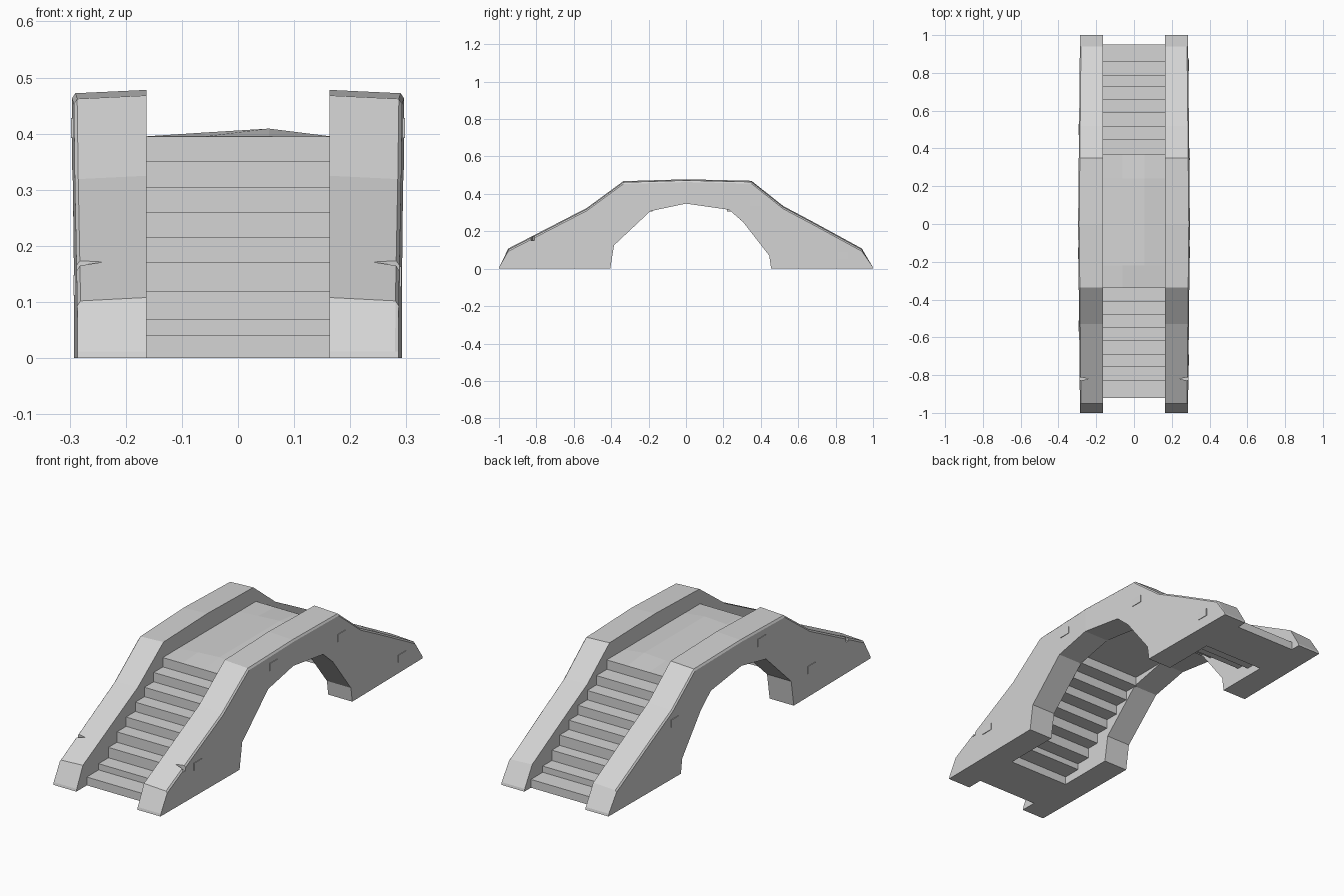
import bpy
import bmesh
from mathutils import Vector

default = bpy.data.objects.get("Cube")
if default:
    bpy.data.objects.remove(default, do_unlink=True)

stone = bpy.data.materials.new("grey_stone")
stone.use_nodes = True
stone.diffuse_color = (0.66, 0.66, 0.66, 1)
stone.node_tree.nodes["Principled BSDF"].inputs["Base Color"].default_value = (0.66, 0.66, 0.66, 1)

INNER = 0.163
# Side outline (y, z): upper slope from front to back, then the arch back again
UPPER = [(-1, 0), (-0.997, 0.012), (-0.95, 0.108), (-0.53, 0.325), (-0.335, 0.468), (0, 0.478),
         (0.35, 0.47), (0.52, 0.335), (0.68, 0.25), (0.94, 0.108), (0.997, 0.012), (1, 0)]
ARCH = [(0.455, 0), (0.445, 0.07), (0.305, 0.25), (0.23, 0.315), (0, 0.348),
        (-0.19, 0.308), (-0.385, 0.125), (-0.405, 0)]
OUTLINE = UPPER + ARCH
CROWN, KEYSTONE = OUTLINE.index((0, 0.478)), OUTLINE.index((0, 0.348))
# Front edge and top of each step
FRONT = [-0.92, -0.83, -0.755, -0.69, -0.62, -0.55, -0.48, -0.41]
BACK = [0.95, 0.86, 0.79, 0.73, 0.66, 0.59, 0.52, 0.45]
TOPS = [0.04, 0.07, 0.12, 0.17, 0.215, 0.26, 0.305, 0.35]


def finish(name, bm):
    bmesh.ops.recalc_face_normals(bm, faces=bm.faces)
    mesh = bpy.data.meshes.new(name)
    bm.to_mesh(mesh)
    bm.free()
    mesh.materials.append(stone)
    obj = bpy.data.objects.new(name, mesh)
    bpy.context.scene.collection.objects.link(obj)
    return obj


def box(name, low, high):
    bm = bmesh.new()
    bmesh.ops.create_cube(bm, size=1)
    low, high = Vector(low), Vector(high)
    for v in bm.verts:
        v.co = (low + high) / 2 + v.co * (high - low)
    return finish(name, bm)


def outer_x(y):
    # Sides bulge slightly towards the middle of the span
    return 0.296 - 0.01 * abs(y)


def wall(name, side):
    # Three rings: inner face, worn top edge, outer face
    bm = bmesh.new()
    rings = []
    for layer in range(3):
        ring = []
        for i, (y, z) in enumerate(OUTLINE):
            x = (INNER, outer_x(y) - 0.006, outer_x(y))[layer]
            on_top = i < len(UPPER) and z > 0.05
            drop = (0, 0.006, 0.015)[layer] if on_top else 0
            ring.append(bm.verts.new((side * x, y, z - drop)))
        rings.append(ring)
    count = len(OUTLINE)
    for a, b in zip(rings, rings[1:]):
        for i in range(count):
            j = (i + 1) % count
            bm.faces.new((a[i], a[j], b[j], b[i]))
    # Each side face is two flat halves that meet above the arch
    for ring in (rings[0], rings[-1]):
        bm.faces.new(ring[CROWN:KEYSTONE + 1])
        bm.faces.new(ring[KEYSTONE:] + ring[:CROWN + 1])
    return finish(name, bm)


def crack(name, obj, side, y, z):
    # Wedge cutter that nicks the outer top edge
    bm = bmesh.new()
    rows = []
    for dz in (-0.025, 0.06):
        rows.append([bm.verts.new((side * x, y + dy, z + dz))
                     for x, dy in ((0.24, 0), (0.33, -0.018), (0.33, 0.018))])
    bm.faces.new(rows[0])
    bm.faces.new(rows[1])
    for i in range(3):
        j = (i + 1) % 3
        bm.faces.new((rows[0][i], rows[0][j], rows[1][j], rows[1][i]))
    cutter = finish(name, bm)
    cutter.hide_render = True
    mod = obj.modifiers.new("crack", 'BOOLEAN')
    mod.operation = 'DIFFERENCE'
    mod.solver = 'EXACT'
    mod.object = cutter
    # Bake the cut and drop the helper
    bpy.context.view_layer.objects.active = obj
    bpy.ops.object.modifier_apply(modifier=mod.name)
    bpy.data.objects.remove(cutter, do_unlink=True)


# Side walls, each with a nick near the front foot
for label, side in (("left", 1), ("right", -1)):
    parapet = wall(label + "_wall", side)
    crack(label + "_crack_cutter", parapet, side, -0.82, 0.175)

# Stairs: overlapping slabs, so the underside is stepped as well
for label, edges, sign in (("front", FRONT, 1), ("back", BACK, -1)):
    base = 0
    for i, (edge, top) in enumerate(zip(edges, TOPS)):
        ends = sorted((edge, edge + sign * 0.23))
        box(f"{label}_step_{i + 1}", (-INNER - 0.004, ends[0], base),
            (INNER + 0.004, ends[1], top))
        base = top

# Walkway slab with a gently worn, faceted top
bm = bmesh.new()
xs = (-0.167, -0.06, 0.055, 0.167)
ys = (-0.34, -0.22, 0.03, 0.24, 0.37)
rise = (0, 0.007, 0.014, 0)
grid = [[bm.verts.new((x, y, 0.395 + (r if abs(y) < 0.3 else 0)))
         for x, r in zip(xs, rise)] for y in ys]
for a, b in zip(grid, grid[1:]):
    for i in range(len(xs) - 1):
        bm.faces.new((a[i], a[i + 1], b[i + 1], b[i]))
rim = [e for e in bm.edges if e.is_boundary]
skirt = bmesh.ops.extrude_edge_only(bm, edges=rim)["geom"]
for v in skirt:
    if isinstance(v, bmesh.types.BMVert):
        v.co.z = 0.35
bmesh.ops.holes_fill(bm, edges=[e for e in bm.edges if e.is_boundary], sides=0)
finish("walkway", bm)

# Slightly raised bricks on the outer faces (side, y, z)
BRICKS = [(1, -0.72, 0.145), (1, -0.15, 0.41), (1, 0.37, 0.35), (1, 0.84, 0.07),
          (-1, -0.155, 0.41), (-1, -0.54, 0.13), (-1, 0.5, 0.27)]
for n, (side, y, z) in enumerate(BRICKS):
    x = side * outer_x(y)
    box(f"raised_brick_{n + 1}", (x - 0.003, y - 0.03, z - 0.018),
        (x + 0.003, y + 0.03, z + 0.018))
